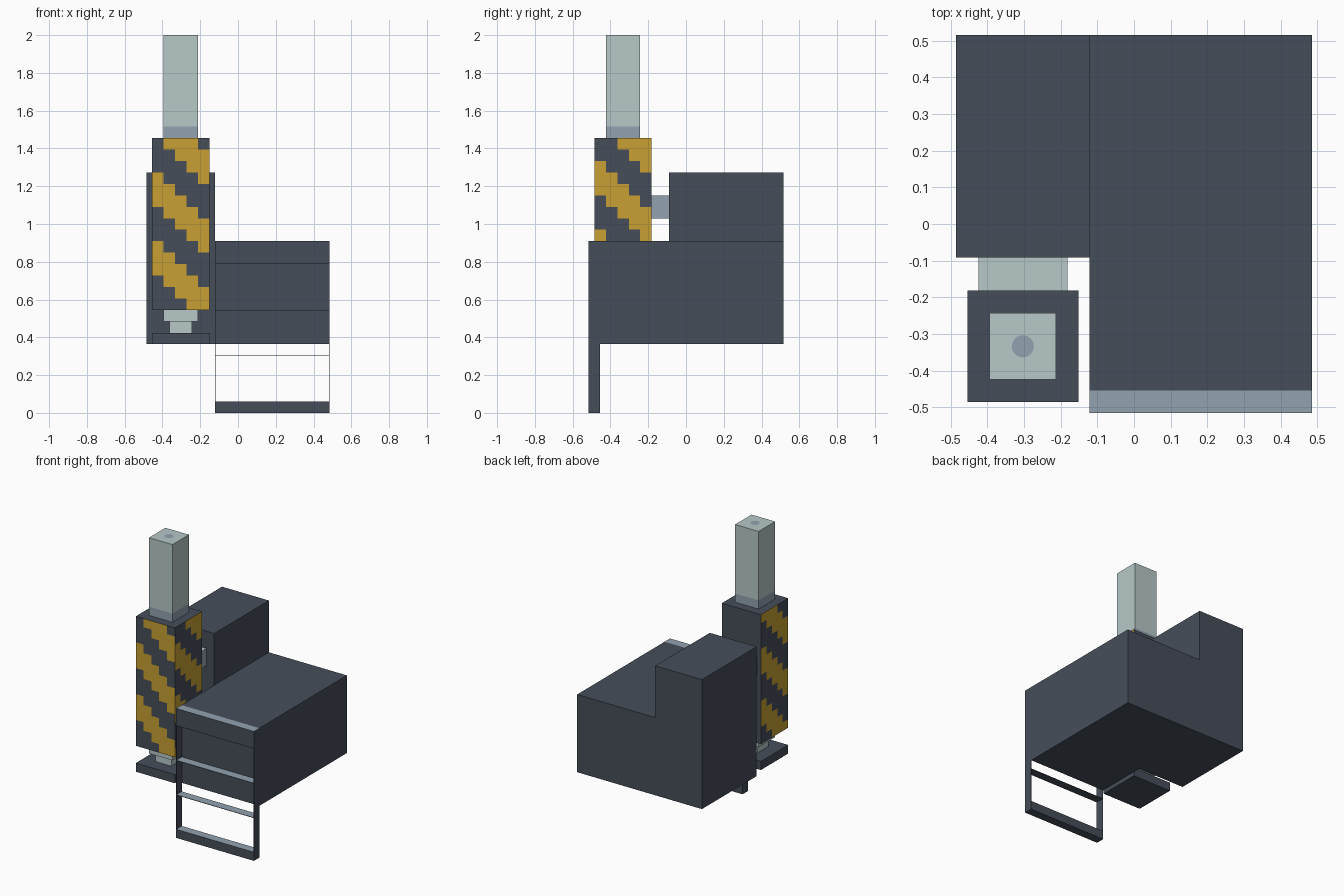
import bpy
import bmesh
from mathutils import Vector

if "Cube" in bpy.data.objects:
    bpy.data.objects.remove(bpy.data.objects["Cube"], do_unlink=True)

U = 2 / 33  # one block unit; the whole model is 33 units tall


def make_material(name, rgb):
    mat = bpy.data.materials.new(name)
    mat.use_nodes = True
    mat.diffuse_color = (*rgb, 1)
    mat.node_tree.nodes["Principled BSDF"].inputs["Base Color"].default_value = (*rgb, 1)
    return mat


MATERIALS = [
    make_material("dark_slate", (0.061, 0.076, 0.102)),
    make_material("warning_yellow", (0.578, 0.352, 0.032)),
    make_material("pale_metal", (0.474, 0.578, 0.578)),
    make_material("blue_grey_metal", (0.287, 0.361, 0.434)),
]
DARK, YELLOW, PALE, BLUE = range(4)


def finish(name, bm, rule):
    """Colour each face by the rule, scale from units and link the object."""
    bm.normal_update()
    for f in bm.faces:
        f.material_index = rule(f.calc_center_median(), f.normal)
    bmesh.ops.scale(bm, vec=(U, U, U), verts=bm.verts)
    mesh = bpy.data.meshes.new(name)
    bm.to_mesh(mesh)
    bm.free()
    for mat in MATERIALS:
        mesh.materials.append(mat)
    obj = bpy.data.objects.new(name, mesh)
    bpy.context.collection.objects.link(obj)
    return obj


def box(name, x, y, z, color=DARK, rule=None, cuts=()):
    """Box between (min, max) pairs, sliced at (axis, position) cuts."""
    bm = bmesh.new()
    bmesh.ops.create_cube(bm, size=1)
    spans = (x, y, z)
    for v in bm.verts:
        v.co = [s[0] if c < 0 else s[1] for c, s in zip(v.co, spans)]
    for axis, pos in cuts:
        normal, point = Vector((0, 0, 0)), Vector((0, 0, 0))
        normal[axis], point[axis] = 1, pos
        bmesh.ops.bisect_plane(bm, geom=bm.verts[:] + bm.edges[:] + bm.faces[:],
                               plane_co=point, plane_no=normal)
    return finish(name, bm, rule or (lambda c, n: color))


def light_top(c, n):
    return BLUE if n.z > 0.5 else DARK


# Main housings
box("low_housing", (-2, 8), (-7.5, 8.5), (6, 15))
box("tall_housing", (-8, -2), (-1.5, 8.5), (6, 21))

# Ladder on the front: thin side plates, panel, bottom bar and thin steps
T = 0.05
FRONT = (-8.5, -7.5)
INNER = (-2 + T, 8 - T)
box("ladder_side_right", (-2, -2 + T), FRONT, (0, 15), rule=light_top)
box("ladder_side_left", (8 - T, 8), FRONT, (0, 15), rule=light_top)
box("ladder_top_panel", INNER, FRONT, (13, 15), rule=light_top)
box("ladder_bottom_bar", INNER, FRONT, (0, 1), rule=light_top)
for label, z in (("lower", 5), ("upper", 9)):
    box("ladder_step_" + label, INNER, FRONT, (z - T, z), rule=light_top)

# Striped column: the diagonal bands wrap round three sides, the back is plain
X0, Y0, TOP = -7.5, -8, 24


def stripes(c, n):
    if abs(n.z) > 0.5 or n.y > 0.5:
        return DARK
    if n.y < -0.5:
        col = c.x - X0
    elif n.x > 0.5:
        col = 5 + c.y - Y0
    else:
        col = Y0 - c.y
    row = TOP - c.z
    return YELLOW if round(row // 1 - col // 1) % 6 >= 3 else DARK


column_cuts = [(0, X0 + i) for i in range(1, 5)]
column_cuts += [(1, Y0 + i) for i in range(1, 5)]
column_cuts += [(2, TOP - i) for i in range(1, 15)]
box("striped_column", (X0, X0 + 5), (Y0, Y0 + 5), (9, TOP), rule=stripes, cuts=column_cuts)

# Piston above the column, with a darker band at its foot
PX, PY = (-6.5, -3.5), (-7, -4)
box("upper_piston", PX, PY, (24, 33), cuts=[(2, 25)],
    rule=lambda c, n: BLUE if c.z < 25 and abs(n.z) < 0.5 else PALE)

bm = bmesh.new()
bmesh.ops.create_circle(bm, cap_ends=True, segments=16, radius=0.5)
bmesh.ops.translate(bm, verts=bm.verts, vec=(-5, -5.5, 32.99 + T / 2))
finish("piston_top_spot", bm, lambda c, n: BLUE)

# Stepped neck and base under the column
box("neck_collar", PX, PY, (8, 9), PALE)
box("neck_pin", (-6, -4), (-6.5, -4.5), (7, 8), PALE)
box("base_plate", (X0, X0 + 5), (Y0, Y0 + 5), (6, 7))

# Coupling between the column and the tall housing
box("coupling", (-7, -3), (-3, -1.5), (17, 19),
    rule=lambda c, n: PALE if abs(n.z) > 0.5 else BLUE)
